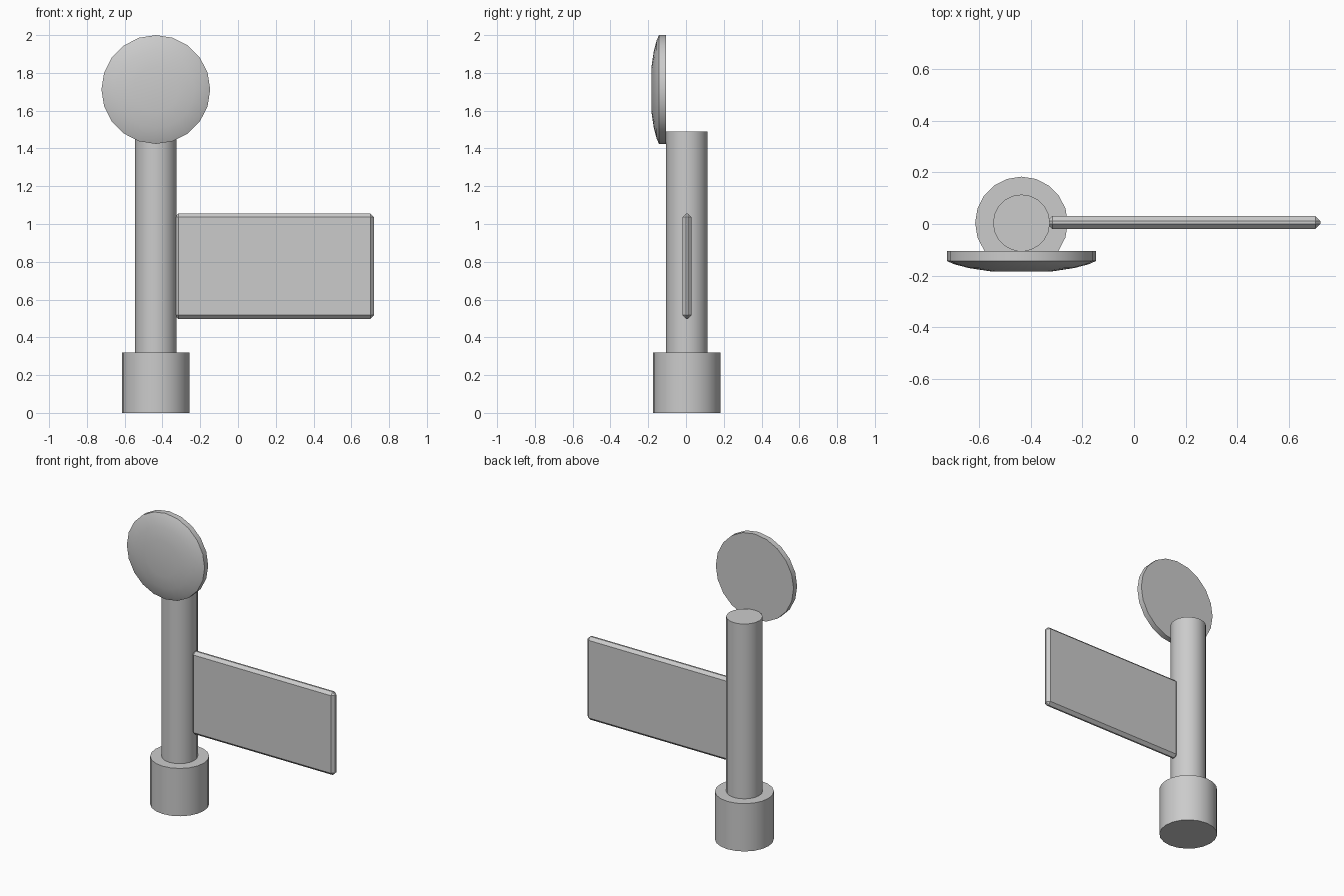
import bpy, bmesh, math

if "Cube" in bpy.data.objects:
    bpy.data.objects.remove(bpy.data.objects["Cube"])

CX, CY, SIDES = -0.435, 0.004, 20


def finish(name, bm, angle):
    bmesh.ops.recalc_face_normals(bm, faces=bm.faces)
    mesh = bpy.data.meshes.new(name)
    bm.to_mesh(mesh)
    bm.free()
    obj = bpy.data.objects.new(name, mesh)
    bpy.context.collection.objects.link(obj)
    bpy.ops.object.select_all(action='DESELECT')
    obj.select_set(True)
    bpy.context.view_layer.objects.active = obj
    bpy.ops.object.shade_smooth_by_angle(angle=math.radians(angle))
    return obj


def lathe(name, profile, place, angle=35):
    """Capped stack of rings; profile is (radius, distance along axis)."""
    bm = bmesh.new()
    rings = []
    for r, d in profile:
        ring = []
        for i in range(SIDES):
            a = 2 * math.pi * i / SIDES
            ring.append(bm.verts.new(place(r * math.cos(a), r * math.sin(a), d)))
        rings.append(ring)
    for lo, hi in zip(rings, rings[1:]):
        for i in range(SIDES):
            j = (i + 1) % SIDES
            bm.faces.new((lo[i], lo[j], hi[j], hi[i]))
    bm.faces.new(rings[0])
    bm.faces.new(rings[-1])
    return finish(name, bm, angle)


def upright(u, v, d):
    return (CX + u, CY + v, d)


def facing_front(u, v, d):
    return (CX + u, d, 1.712 + v)


# Base socket and pole
lathe("base", [(0.179, 0), (0.179, 0.32)], upright)
lathe("pole", [(0.11, 0.3), (0.11, 1.49)], upright)

# Round plate with a softly domed front, flat back against the pole
lathe("round_plate",
      [(0.288, -0.105), (0.288, -0.143), (0.262, -0.155), (0.205, -0.17), (0.12, -0.183)],
      facing_front, 50)

# Flag panel with chamfered edges
bm = bmesh.new()
bmesh.ops.create_cube(bm, size=1)
for v in bm.verts:
    v.co.x = 0.72 if v.co.x > 0 else -0.335
    v.co.y = 0.03 if v.co.y > 0 else -0.019
    v.co.z = 1.055 if v.co.z > 0 else 0.498
bmesh.ops.bevel(bm, geom=bm.edges[:], offset=0.019, segments=1,
                affect='EDGES', profile=0.5)
finish("flag_panel", bm, 30)
